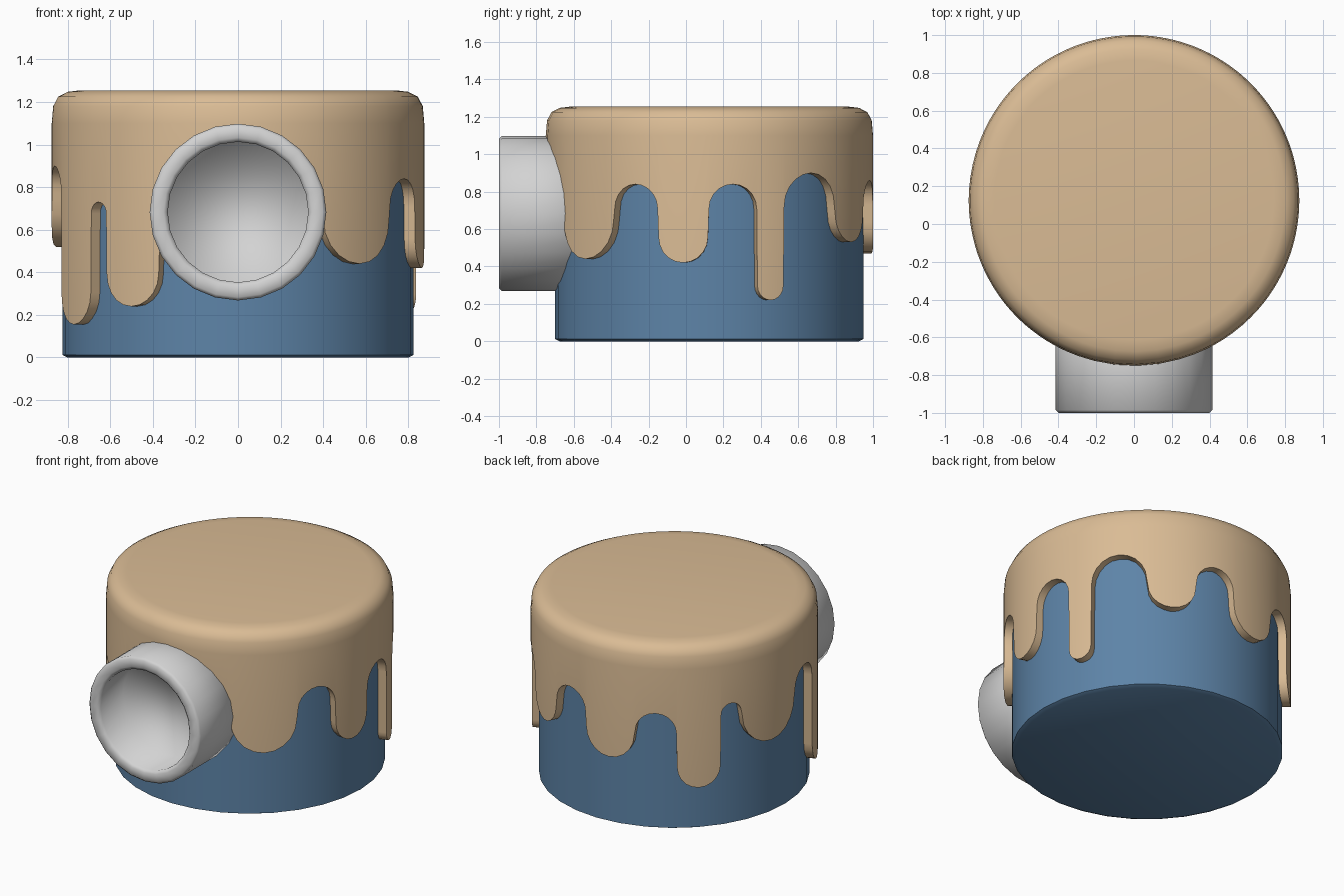
import bpy, bmesh, math
from mathutils import Vector

if "Cube" in bpy.data.objects:
    bpy.data.objects.remove(bpy.data.objects["Cube"])

CY = 0.125          # axis of the pot lies at y = CY
R_GLAZE, R_BODY = 0.875, 0.825


def material(name, rgb):
    m = bpy.data.materials.new(name)
    m.diffuse_color = (*rgb, 1)
    m.use_nodes = True
    m.node_tree.nodes["Principled BSDF"].inputs["Base Color"].default_value = m.diffuse_color
    return m


TAN = material("tan_glaze", (0.70, 0.50, 0.30))
BLUE = material("blue", (0.11, 0.23, 0.39))
GREY = material("light_grey", (0.65, 0.65, 0.65))


def finish(name, bm, mat, angle=40):
    bmesh.ops.remove_doubles(bm, verts=bm.verts, dist=1e-5)
    bmesh.ops.recalc_face_normals(bm, faces=bm.faces)
    me = bpy.data.meshes.new(name)
    bm.to_mesh(me)
    bm.free()
    me.materials.append(mat)
    for p in me.polygons:
        p.use_smooth = True
    me.set_sharp_from_angle(angle=math.radians(angle))
    ob = bpy.data.objects.new(name, me)
    bpy.context.collection.objects.link(ob)
    return ob


def strips(bm, rings):
    """Join closed rings of equal length with quads."""
    n = len(rings[0])
    for a, b in zip(rings, rings[1:]):
        for i in range(n):
            j = (i + 1) % n
            bm.faces.new((a[i], a[j], b[j], b[i]))


def lathe(name, profile, n, place, mat, angle, caps):
    bm = bmesh.new()
    rings = []
    for r, h in profile:
        rings.append([bm.verts.new(place(r, h, math.tau * i / n)) for i in range(n)])
    strips(bm, rings)
    for c in caps:
        bm.faces.new(rings[c])
    return finish(name, bm, mat, angle)


def around_z(r, z, a):
    # angle 0 faces the front, growing towards +x
    return Vector((r * math.sin(a), CY - r * math.cos(a), z))


def around_y(r, y, a):
    return Vector((r * math.sin(a), y, 0.683 + r * math.cos(a)))


# Pot body
lathe("body", [(0.80, 0.0), (R_BODY, 0.012), (R_BODY, 1.1)], 32, around_z, BLUE, 60, (0, -1))

# Spout with rounded rim and a recessed end
lathe("spout", [(0.415, -0.4), (0.415, -0.985), (0.40, -1.0), (0.35, -1.0),
                (0.33, -0.985), (0.33, -0.75)], 24, around_y, GREY, 100, (0, -1))

# Dripping glaze: start angle, end angle, end height; drips and arches alternate
lobes = [(-25, 27, 0.97), (27, 54.5, 0.44), (54.5, 71.7, 0.84), (71.7, 89.7, 0.42),
         (89.7, 107, 0.84), (107, 117, 0.22), (117, 140, 0.90), (140, 160, 0.53),
         (160, 177, 0.86), (177, 199, 0.47), (199, 216, 0.80), (216, 234, 0.30),
         (234, 243, 0.84), (243, 272, 0.52), (272, 288.5, 0.90), (288.5, 308, 0.155),
         (308, 315, 0.73), (315, 335, 0.24)]
edge = []
for k, (a0, a1, z) in enumerate(lobes):
    sign = 1 if k % 2 else -1            # odd = drip, even = arch
    mid, half = math.radians((a0 + a1) / 2), math.radians((a1 - a0) / 2)
    rz = min(half * R_GLAZE, 0.25)
    steps = 10
    for i in range(steps + 1):
        t = math.pi * (i / steps - 0.5)
        edge.append((mid + half * 0.98 * math.sin(t), z + sign * rz * (1 - math.cos(t))))

bm = bmesh.new()
rings = [[bm.verts.new(around_z(0.80, z, a)) for a, z in edge],
         [bm.verts.new(around_z(R_GLAZE, z, a)) for a, z in edge]]
for r, z in [(R_GLAZE, 1.10), (0.868, 1.18), (0.845, 1.225), (0.80, 1.248), (0.74, 1.255)]:
    rings.append([bm.verts.new(around_z(r, z, a)) for a, _ in edge])
strips(bm, rings)
bm.faces.new(rings[-1])
finish("dripping_glaze", bm, TAN, 40)
